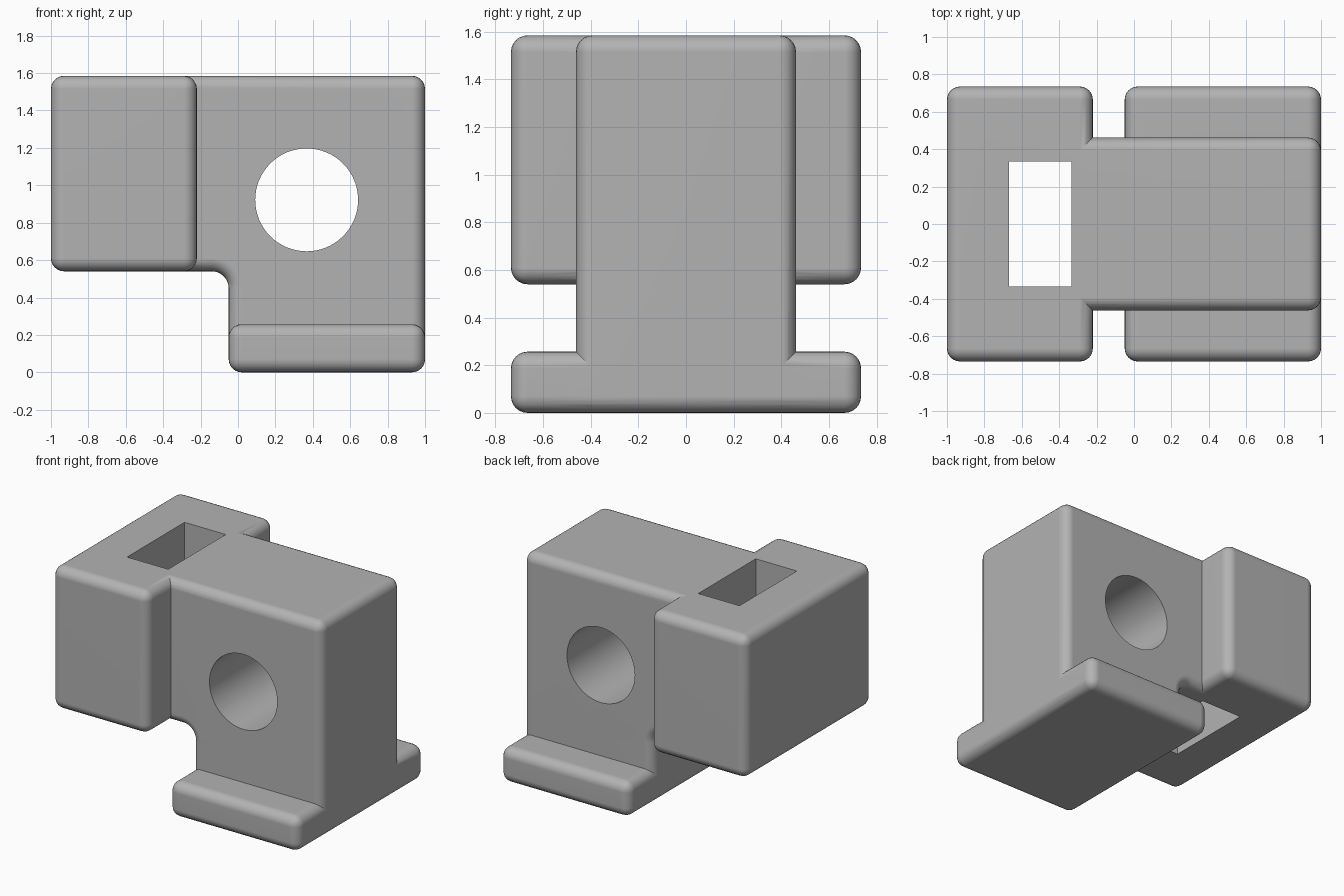
import bpy, bmesh
from math import pi, sin, cos, radians

cube = bpy.data.objects.get("Cube")
if cube:
    bpy.data.objects.remove(cube, do_unlink=True)

R = 0.07        # edge rounding
TOP = 1.585     # overall height
SHELF = 0.54    # underside of the head
STEM = -0.05    # left face of the stem

grey = bpy.data.materials.new("plain grey")
grey.use_nodes = True
COLOUR = (0.45, 0.45, 0.45, 1)
grey.diffuse_color = COLOUR
grey.node_tree.nodes["Principled BSDF"].inputs["Base Color"].default_value = COLOUR


def apply(ob, mod):
    bpy.ops.object.select_all(action='DESELECT')
    bpy.context.view_layer.objects.active = ob
    ob.select_set(True)
    bpy.ops.object.modifier_apply(modifier=mod.name)


def prism(name, profile, half_width, rounding=0):
    """Extrude an x-z profile symmetrically along y, optionally rounding its edges."""
    bm = bmesh.new()
    face = bm.faces.new([bm.verts.new((x, -half_width, z)) for x, z in profile])
    new = bmesh.ops.extrude_face_region(bm, geom=[face])["geom"]
    verts = [v for v in new if isinstance(v, bmesh.types.BMVert)]
    bmesh.ops.translate(bm, verts=verts, vec=(0, 2 * half_width, 0))
    bmesh.ops.recalc_face_normals(bm, faces=bm.faces)
    mesh = bpy.data.meshes.new(name)
    bm.to_mesh(mesh)
    bm.free()
    mesh.materials.append(grey)
    ob = bpy.data.objects.new(name, mesh)
    bpy.context.collection.objects.link(ob)
    if rounding:
        mod = ob.modifiers.new("rounding", 'BEVEL')
        mod.width = rounding
        mod.segments = 6
        mod.limit_method = 'ANGLE'
        mod.angle_limit = radians(40)
        apply(ob, mod)
    return ob


def rect(x0, x1, z0, z1):
    return [(x0, z0), (x1, z0), (x1, z1), (x0, z1)]


def combine(target, tool, operation):
    mod = target.modifiers.new(operation, 'BOOLEAN')
    mod.operation = operation
    mod.solver = 'EXACT'
    mod.object = tool
    apply(target, mod)
    bpy.data.objects.remove(tool, do_unlink=True)


# Central web: L-shaped, with a fillet in its inner corner
F = 0.09
fillet = [(STEM - F + F * cos(a), SHELF - F + F * sin(a))
          for a in (i * pi / 20 for i in range(11))]
outline = [(STEM, 0), (1, 0), (1, TOP), (-0.85, TOP), (-0.85, SHELF)] + fillet[::-1]
body = prism("bracket_body", outline, 0.462, R)

# Wide head and wide foot
combine(body, prism("head", rect(-1, -0.22, SHELF, TOP), 0.735, R), 'UNION')
combine(body, prism("foot", rect(STEM, 1, 0, 0.257), 0.735, R), 'UNION')

# Vertical slot through the head, round bore through the web
combine(body, prism("slot_cutter", rect(-0.667, -0.333, 0.3, 1.8), 0.333), 'DIFFERENCE')
circle = [(0.367 + 0.275 * cos(i * pi / 32), 0.922 + 0.275 * sin(i * pi / 32))
          for i in range(64)]
combine(body, prism("bore_cutter", circle, 0.8), 'DIFFERENCE')

# Smooth rounded edges, flat main faces
bpy.ops.object.select_all(action='DESELECT')
bpy.context.view_layer.objects.active = body
body.select_set(True)
bpy.ops.object.shade_smooth_by_angle(angle=radians(30))
weighted = body.modifiers.new("flat_faces", 'WEIGHTED_NORMAL')
weighted.keep_sharp = True
